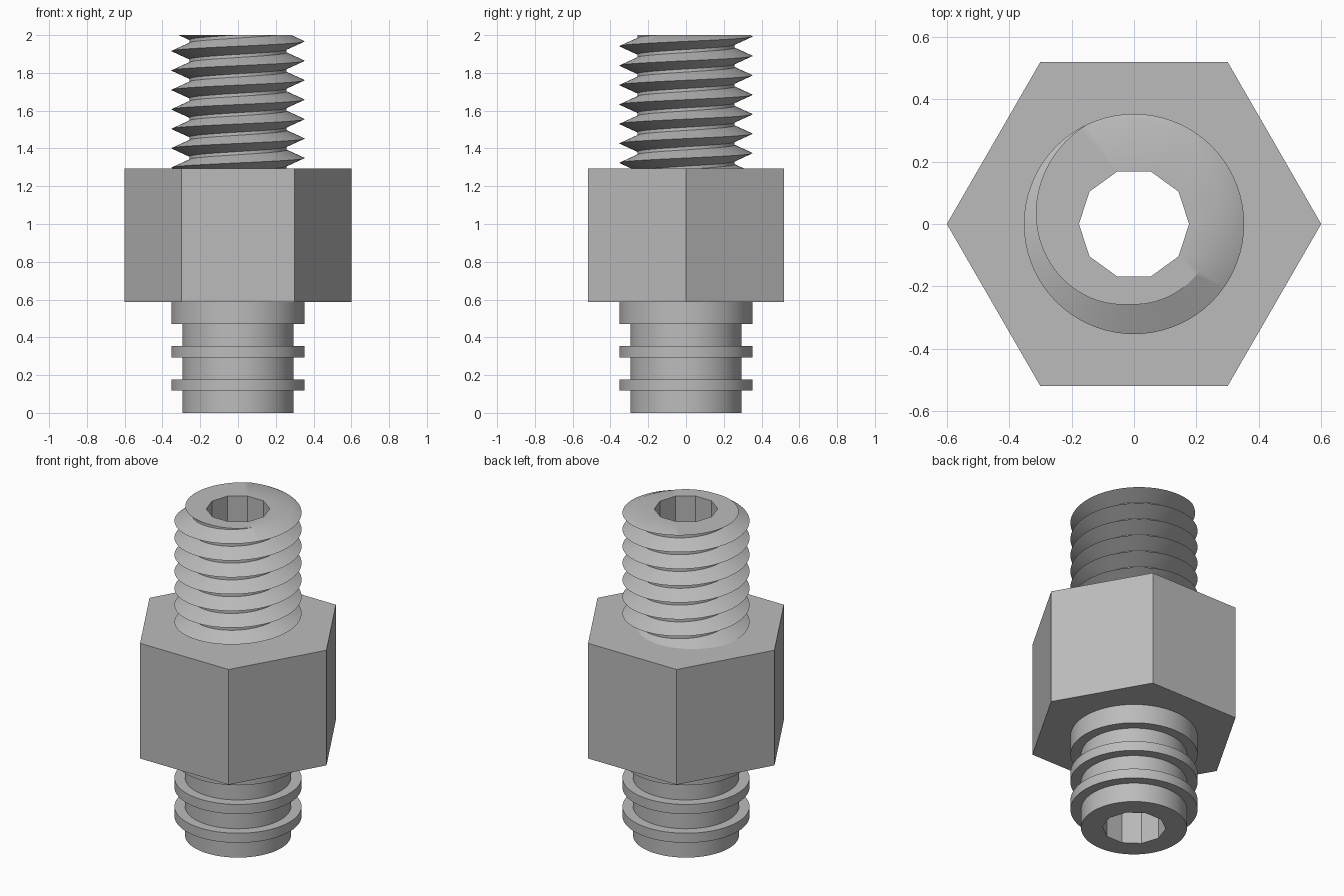
import bpy, bmesh
from math import sin, cos, tau, radians

if "Cube" in bpy.data.objects:
    bpy.data.objects.remove(bpy.data.objects["Cube"], do_unlink=True)

U = 2 / 34               # one design unit, the part is 34 units tall
BORE, CREST, ROOT = 3 * U, 6 * U, 0.258
HEX_BOTTOM, HEX_TOP, TOP = 10 * U, 22 * U, 34 * U
PITCH, STEPS = 1.75 * U, 72

metal = bpy.data.materials.new("grey metal")
metal.use_nodes = True
GREY = (0.5, 0.5, 0.5, 1)
metal.diffuse_color = GREY
metal.node_tree.nodes["Principled BSDF"].inputs["Base Color"].default_value = GREY


def ring(bm, r, z, n):
    return [bm.verts.new((r * cos(tau * i / n), r * sin(tau * i / n), z)) for i in range(n)]


def skin(bm, a, b):
    n = len(a)
    return [bm.faces.new((a[i], a[(i + 1) % n], b[(i + 1) % n], b[i])) for i in range(n)]


def lathe(bm, profile, n):
    rings = [ring(bm, r, z, n) for r, z in profile]
    for a, b in zip(rings, rings[1:]):
        skin(bm, a, b)


def bored_end(bm, z):
    """Close the open rim at height z with a flat end and a ten sided bore."""
    rim = [e for e in bm.edges if e.is_boundary and all(abs(v.co.z - z) < 1e-4 for v in e.verts)]
    mouth = ring(bm, BORE, z, 10)
    skin(bm, mouth, ring(bm, BORE, (HEX_BOTTOM + HEX_TOP) / 2, 10))
    hole = [e for e in bm.edges if e.verts[0] in mouth and e.verts[1] in mouth]
    bmesh.ops.triangle_fill(bm, edges=rim + hole, use_beauty=True)


def finish(bm, name):
    bmesh.ops.recalc_face_normals(bm, faces=bm.faces)
    mesh = bpy.data.meshes.new(name)
    bm.to_mesh(mesh)
    bm.free()
    mesh.materials.append(metal)
    obj = bpy.data.objects.new(name, mesh)
    bpy.context.collection.objects.link(obj)
    bpy.ops.object.select_all(action="DESELECT")
    obj.select_set(True)
    bpy.context.view_layer.objects.active = obj
    bpy.ops.object.shade_smooth_by_angle(angle=radians(25))


# Lower spigot: two thin ribs and a collar on a plain tube
bm = bmesh.new()
heights = [0, 2, 3, 5, 6, 8, 10]
profile = []
for k, (low, high) in enumerate(zip(heights, heights[1:])):
    r = (6 if k % 2 else 5) * U
    profile += [(r, low * U), (r, high * U)]
lathe(bm, profile, STEPS)
bored_end(bm, 0)
finish(bm, "lower_spigot")

# Hexagonal body, open in the middle for the bore
bm = bmesh.new()
lathe(bm, [(0.22, HEX_BOTTOM), (0.6, HEX_BOTTOM), (0.6, HEX_TOP), (0.22, HEX_TOP)], 6)
finish(bm, "hex_body")

# Threaded stud: right-handed V thread swept as a helix, then cut flat
bm = bmesh.new()
turn = [(0, CREST), (0.42, ROOT), (0.58, ROOT)]
start = 1.967 - 9 * PITCH
rows = []
for t in range(12):
    for dz, r in turn:
        rows.append([bm.verts.new((r * cos(tau * i / STEPS), r * sin(tau * i / STEPS),
                                   start + PITCH * (t + dz + i / STEPS)))
                     for i in range(STEPS + 1)])
for a, b in zip(rows, rows[1:]):
    for i in range(STEPS):
        bm.faces.new((a[i], a[i + 1], b[i + 1], b[i]))
bmesh.ops.remove_doubles(bm, verts=bm.verts, dist=1e-5)
for z, up in ((TOP, 1), (HEX_TOP - 0.01, -1)):
    bmesh.ops.bisect_plane(bm, geom=bm.verts[:] + bm.edges[:] + bm.faces[:], dist=1e-6,
                           plane_co=(0, 0, z), plane_no=(0, 0, up), clear_outer=True)
bored_end(bm, TOP)
finish(bm, "threaded_stud")
